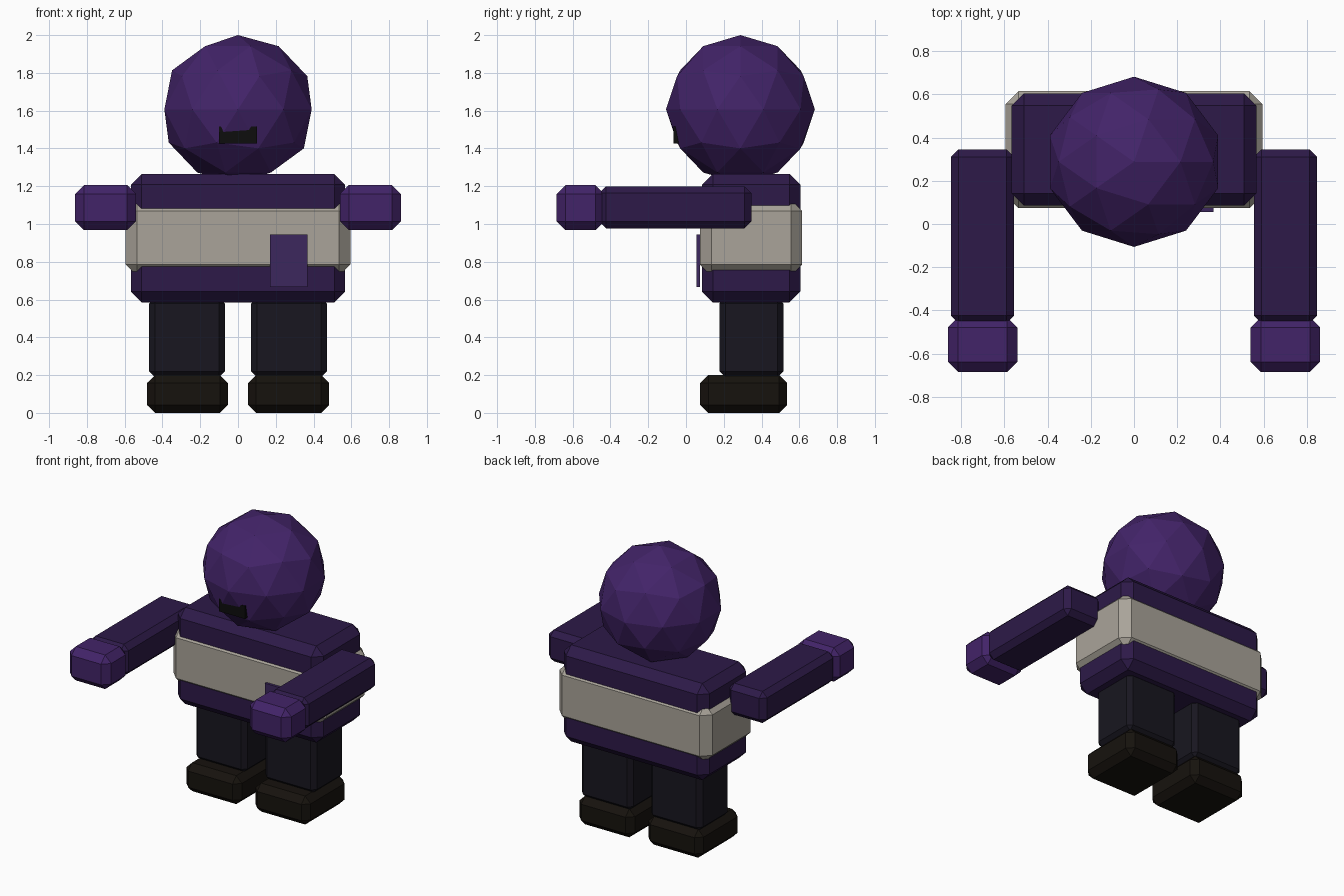
import bpy, bmesh
from mathutils import Matrix, Vector

if "Cube" in bpy.data.objects:
    bpy.data.objects.remove(bpy.data.objects["Cube"])


def material(name, rgb):
    m = bpy.data.materials.new(name)
    m.diffuse_color = (*rgb, 1)
    m.use_nodes = True
    m.node_tree.nodes["Principled BSDF"].inputs["Base Color"].default_value = m.diffuse_color
    return m


SKIN = material("violet", (0.055, 0.017, 0.14))
SHIRT = material("dark_violet", (0.026, 0.010, 0.065))
BAND = material("warm_grey", (0.40, 0.37, 0.32))
TROUSER = material("near_black", (0.009, 0.008, 0.014))
SHOE = material("brown_black", (0.008, 0.006, 0.004))
MOUTH = material("black", (0.004, 0.004, 0.004))
BADGE = material("badge_violet", (0.045, 0.02, 0.11))


def finish(name, bm, mat):
    me = bpy.data.meshes.new(name)
    bm.to_mesh(me)
    bm.free()
    me.materials.append(mat)
    ob = bpy.data.objects.new(name, me)
    bpy.context.collection.objects.link(ob)
    return ob


def box(name, x, y, z, mat, chamfer=0.0):
    """Box from (min, max) ranges with flat chamfered edges."""
    lo, hi = Vector((x[0], y[0], z[0])), Vector((x[1], y[1], z[1]))
    bm = bmesh.new()
    bmesh.ops.create_cube(bm, size=1, matrix=Matrix.Translation((lo + hi) / 2)
                          @ Matrix.Diagonal((*(hi - lo), 1)))
    if chamfer:
        bmesh.ops.bevel(bm, geom=bm.edges[:], offset=chamfer, segments=1,
                        affect='EDGES', profile=0.5)
    return finish(name, bm, mat)


# Head: low-poly ball
bm = bmesh.new()
bmesh.ops.create_icosphere(bm, subdivisions=2, radius=1,
                           matrix=Matrix.Translation((0, 0.288, 1.607))
                           @ Matrix.Diagonal((0.41, 0.394, 0.393, 1)))
finish("head", bm, SKIN)
box("mouth", (-0.1, 0.1), (-0.066, -0.03), (1.425, 1.515), MOUTH)

# Torso with band and badge
box("torso", (-0.567, 0.567), (0.085, 0.605), (0.585, 1.265), SHIRT, 0.057)
box("band", (-0.595, 0.595), (0.074, 0.615), (0.725, 1.13), BAND, 0.06)
box("badge", (0.17, 0.367), (0.056, 0.074), (0.667, 0.945), BADGE)

# Limbs, mirrored left and right
for side, s in (("left", 1), ("right", -1)):
    def limb(part, x, y, z, mat, chamfer):
        box(f"{side}_{part}", sorted((s * x[0], s * x[1])), y, z, mat, chamfer)

    limb("arm", (0.555, 0.848), (-0.46, 0.346), (0.977, 1.199), SHIRT, 0.036)
    limb("hand", (0.54, 0.862), (-0.685, -0.432), (0.967, 1.206), SKIN, 0.047)
    limb("leg", (0.07, 0.47), (0.178, 0.515), (0.19, 0.61), TROUSER, 0.03)
    limb("shoe", (0.053, 0.483), (0.075, 0.536), (0.0, 0.2), SHOE, 0.043)
